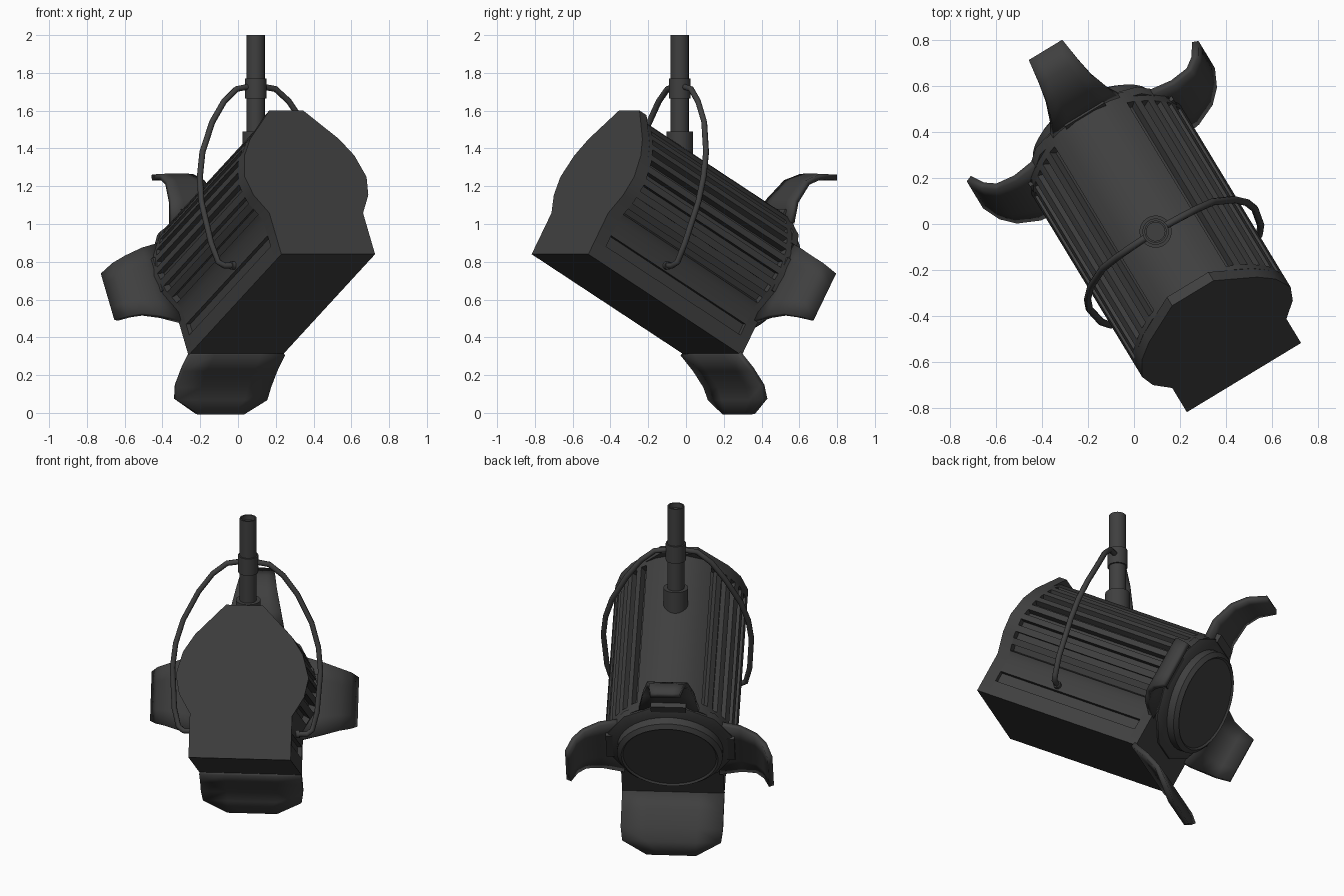
import bpy, bmesh, math
from mathutils import Matrix, Vector

cube = bpy.data.objects.get("Cube")
if cube:
    bpy.data.objects.remove(cube, do_unlink=True)

metal = bpy.data.materials.new("dark grey metal")
metal.use_nodes = True
GREY = (0.05, 0.05, 0.05, 1)
metal.diffuse_color = GREY
metal.node_tree.nodes["Principled BSDF"].inputs["Base Color"].default_value = GREY

# Stand frame: x across the lamp, y along its heading, z up
STAND = Matrix.Rotation(math.radians(31.2), 4, "Z") @ Matrix.Translation((0.063, 0, 0))
# Lamp frame: x across, y along the beam, z up from the flat underside
LAMP = STAND @ Matrix.Translation((0, -0.818, 0.84)) @ Matrix.Rotation(math.radians(-29.4), 4, "X")
LENGTH = 1.09
CENTRE = 0.47


def finish(name, bm, frame, angle=40):
    bmesh.ops.recalc_face_normals(bm, faces=bm.faces)
    mesh = bpy.data.meshes.new(name)
    bm.to_mesh(mesh)
    bm.free()
    mesh.materials.append(metal)
    obj = bpy.data.objects.new(name, mesh)
    bpy.context.collection.objects.link(obj)
    obj.matrix_world = frame
    bpy.ops.object.select_all(action="DESELECT")
    obj.select_set(True)
    bpy.context.view_layer.objects.active = obj
    bpy.ops.object.shade_smooth_by_angle(angle=math.radians(angle))
    return obj


def extrude_profile(bm, half, y0, y1, caps):
    """Mirror a half outline and sweep it along the beam."""
    outline = half + [Vector((-p.x, p.y)) for p in reversed(half)]
    rings = [[bm.verts.new((p.x, y, p.y)) for p in outline] for y in (y0, y1)]
    n = len(outline)
    for i in range(n):
        j = (i + 1) % n
        bm.faces.new((rings[0][i], rings[0][j], rings[1][j], rings[1][i]))
    if caps:
        for ring in rings:
            bm.faces.new(ring)


def lathe(name, steps, frame, sides=32):
    """Stack of (radius, height) rings, closed at both ends."""
    bm = bmesh.new()
    rings = []
    for r, h in steps:
        angles = [2 * math.pi * (i + 0.5) / sides for i in range(sides)]
        rings.append([bm.verts.new((r * math.cos(t), r * math.sin(t), h)) for t in angles])
    for a, b in zip(rings, rings[1:]):
        for i in range(sides):
            j = (i + 1) % sides
            bm.faces.new((a[i], a[j], b[j], b[i]))
    bm.faces.new(rings[0])
    bm.faces.new(rings[-1])
    return finish(name, bm, frame)


# Half outlines from top to flat base: rear cap, and the rounder housing
lower = [Vector(p) for p in ((0.34, 0.60), (0.377, 0.47), (0.355, 0.36), (0.29, 0.25), (0.29, 0))]
cap = [Vector(p) for p in ((0.105, 0.873), (0.275, 0.70))] + lower
half = [Vector(p) for p in ((0.05, 0.852), (0.13, 0.825), (0.21, 0.77), (0.28, 0.695))] + lower
marks = [0]
for p, q in zip(half, half[1:]):
    marks.append(marks[-1] + (q - p).length)
WAIST = marks[-2]


def along(s):
    for i in range(len(half) - 1):
        if s <= marks[i + 1]:
            return half[i].lerp(half[i + 1], (s - marks[i]) / (marks[i + 1] - marks[i]))
    return half[-1]


# Cooling slots round the shoulders, and one long slot in the base box
START = 0.15
pitch = (WAIST - START) / 8
slots = [(START + pitch * i, START + pitch * (i + 0.5)) for i in range(8)]
slots.append((WAIST + 0.095, WAIST + 0.16))
events = [(m, [p]) for m, p in zip(marks, half)
          if not any(a <= m <= b for a, b in slots)]
for a, b in slots:
    pa, pb = along(a), along(b)
    mid = (pa + pb) / 2
    if a > WAIST:
        inward = Vector((-0.025, 0))
    else:
        inward = (Vector((0, CENTRE)) - mid).normalized() * 0.04
    events.append((a, [pa, pa + inward, pb + inward, pb]))
grooved = [p for _, pts in sorted(events, key=lambda e: e[0]) for p in pts]

bm = bmesh.new()
extrude_profile(bm, cap, 0, 0.05, True)
extrude_profile(bm, half, 0.05, 0.075, True)
extrude_profile(bm, grooved, 0.075, LENGTH - 0.06, False)
extrude_profile(bm, half, LENGTH - 0.06, LENGTH, True)
finish("housing", bm, LAMP)

# Lens collar and lens at the beam end
beam = LAMP @ Matrix.Translation((0, LENGTH, CENTRE + 0.01)) @ Matrix.Rotation(-math.pi / 2, 4, "X")
lathe("lens_collar", [(0.365, -0.03), (0.365, 0.01), (0.32, 0.035)], beam, 12)
lathe("lens", [(0.3, 0), (0.3, 0.08), (0.275, 0.1), (0.265, 0.09)], beam, 40)


def door(name, rows, spin, height):
    """Curled plate from rows of (outward, forward, half width)."""
    bm = bmesh.new()
    lines = []
    for out, fwd, width in rows:
        lines.append([bm.verts.new((width * k / 2, fwd, out)) for k in (-2, -1, 0, 1, 2)])
    for a, b in zip(lines, lines[1:]):
        for i in range(4):
            bm.faces.new((a[i], a[i + 1], b[i + 1], b[i]))
    frame = LAMP @ Matrix.Translation((0, 0, height)) @ Matrix.Rotation(spin, 4, "Y")
    obj = finish(name, bm, frame)
    plate = obj.modifiers.new("thickness", "SOLIDIFY")
    plate.thickness = 0.03
    plate.offset = 0


# Four barn doors
door("top_door", [(0.33, 1.08, 0.17), (0.45, 1.06, 0.145), (0.58, 1.09, 0.115),
                  (0.65, 1.15, 0.10), (0.70, 1.25, 0.085)], 0, CENTRE)
for side, sign in (("left", 1), ("right", -1)):
    door(side + "_door", [(0.27, 1.08, 0.24), (0.40, 1.08, 0.205), (0.49, 1.11, 0.175),
                          (0.54, 1.16, 0.16), (0.575, 1.235, 0.14)], sign * math.pi / 2, 0.435)
door("bottom_door", [(0, 1.07, 0.29), (0.035, 1.18, 0.29), (0.08, 1.28, 0.29),
                     (0.13, 1.335, 0.28), (0.195, 1.38, 0.14)], math.pi, 0)

# Hinge blocks behind the top and side doors
for name, spin, reach in (("top", 0, 0.37), ("left", 1, 0.34), ("right", -1, 0.34)):
    bm = bmesh.new()
    bmesh.ops.create_cube(bm, size=1, matrix=Matrix.Translation((0, LENGTH - 0.01, reach))
                          @ Matrix.Diagonal((0.2, 0.07, 0.05, 1)))
    finish(name + "_hinge", bm, LAMP @ Matrix.Translation((0, 0, CENTRE))
           @ Matrix.Rotation(spin * math.pi / 2, 4, "Y"))

# Hanging pole with clamp collar and socket
pole = STAND @ Matrix.Translation((0, -0.077, 0))
lathe("pole", [(0.048, 1.36), (0.048, 2.0), (0.04, 2.0), (0.04, 1.97)], pole)
lathe("pole_clamp", [(0.057, 1.665), (0.057, 1.77)], pole)
lathe("pole_socket", [(0.07, 1.3), (0.07, 1.49)], pole)

# Bent yoke from the clamp down to both pivots
arm = [(0.055, -0.077, 1.725), (0.12, -0.08, 1.715), (0.2, -0.085, 1.65), (0.28, -0.095, 1.54),
       (0.365, -0.135, 1.38), (0.405, -0.175, 1.25), (0.42, -0.215, 1.12), (0.405, -0.29, 0.9),
       (0.38, -0.32, 0.8), (0.35, -0.335, 0.78), (0.28, -0.335, 0.78)]
path = [(-x, y, z) for x, y, z in reversed(arm)] + arm
curve = bpy.data.curves.new("yoke", "CURVE")
curve.dimensions = "3D"
curve.bevel_depth = 0.016
curve.bevel_resolution = 2
curve.use_fill_caps = True
spline = curve.splines.new("POLY")
spline.points.add(len(path) - 1)
for point, co in zip(spline.points, path):
    point.co = (*co, 1)
curve.materials.append(metal)
yoke = bpy.data.objects.new("yoke", curve)
bpy.context.collection.objects.link(yoke)
yoke.matrix_world = STAND

# Pivot bosses
for side, sign in (("left", 1), ("right", -1)):
    lathe(side + "_pivot", [(0.022, 0.25), (0.022, 0.31)],
          STAND @ Matrix.Translation((0, -0.335, 0.78)) @ Matrix.Rotation(sign * math.pi / 2, 4, "Y"), 16)
